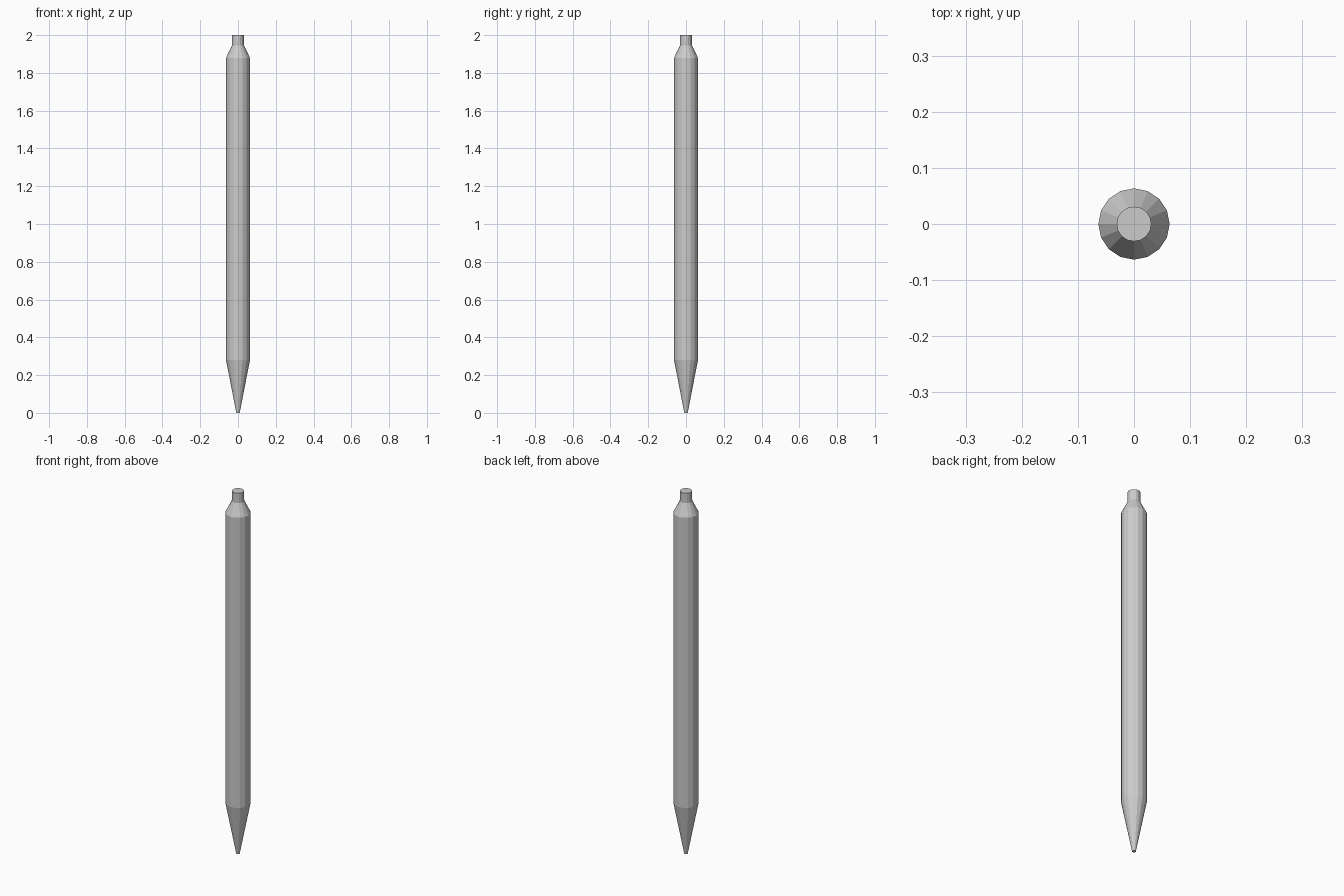
import bpy, bmesh
from math import cos, sin, tau

if "Cube" in bpy.data.objects:
    bpy.data.objects.remove(bpy.data.objects["Cube"])

SIDES = 16


def lathe(name, profile, cap_bottom=False, cap_top=False):
    """Flat-faced turned part from (radius, z) points."""
    bm = bmesh.new()
    rings = [[bm.verts.new((r * cos(tau * i / SIDES), r * sin(tau * i / SIDES), z))
              for i in range(SIDES)] for r, z in profile]
    for low, high in zip(rings, rings[1:]):
        for i in range(SIDES):
            j = (i + 1) % SIDES
            bm.faces.new((low[i], low[j], high[j], high[i]))
    if cap_bottom:
        bm.faces.new(rings[0][::-1])
    if cap_top:
        bm.faces.new(rings[-1])
    mesh = bpy.data.meshes.new(name)
    bm.to_mesh(mesh)
    bm.free()
    obj = bpy.data.objects.new(name, mesh)
    bpy.context.collection.objects.link(obj)
    return obj


# Tapered writing tip with a small flat end
lathe("tip", [(0.009, 0), (0.0635, 0.28)], cap_bottom=True)
# Straight barrel
lathe("barrel", [(0.0635, 0.28), (0.0635, 1.88)])
# Sloping shoulder
lathe("shoulder", [(0.0635, 1.88), (0.031, 1.946)])
# Push button on top
lathe("button", [(0.031, 1.946), (0.031, 2.0)], cap_top=True)
